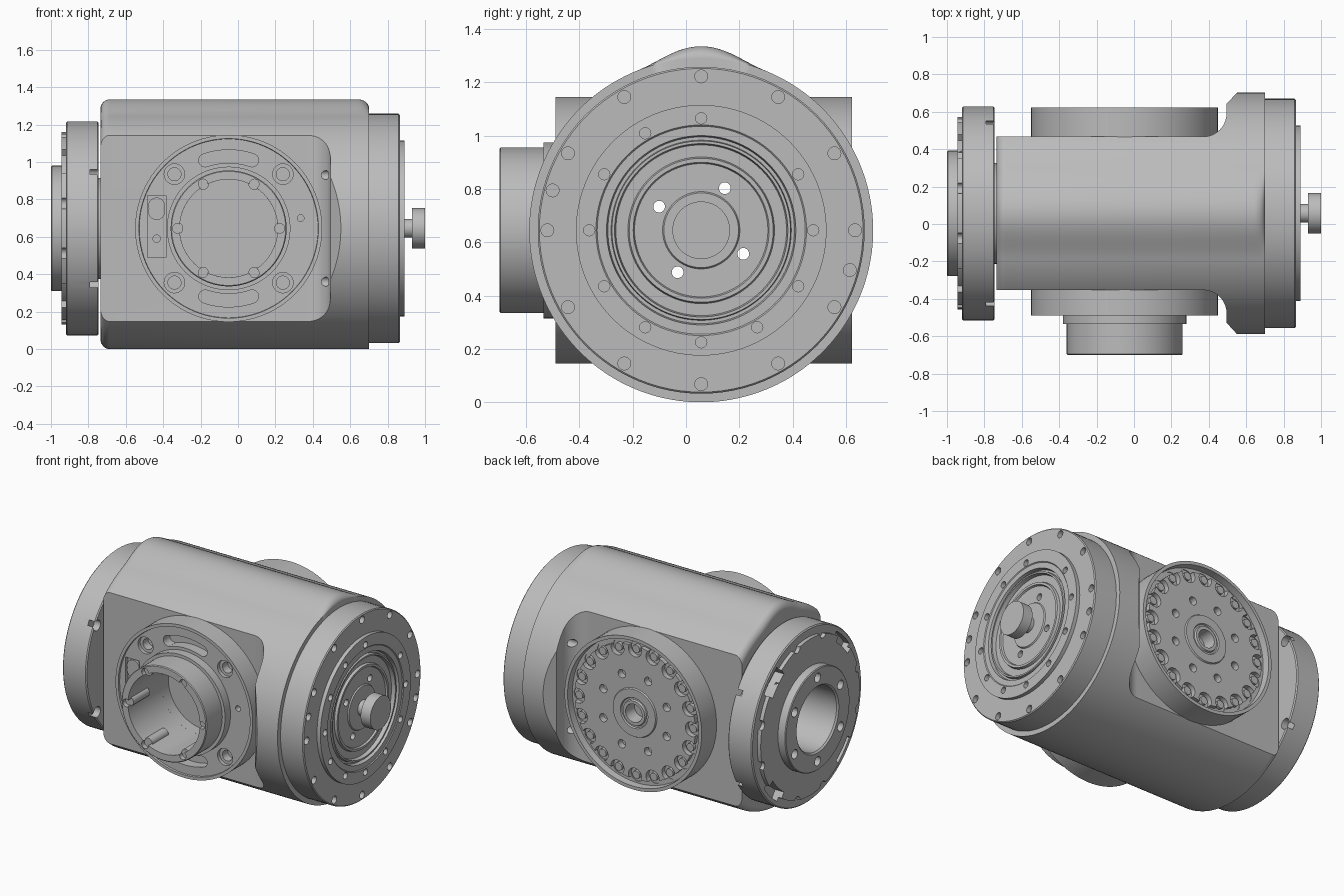
import bpy, bmesh
from math import sin, cos, pi, radians, atan2, hypot, sqrt

default = bpy.data.objects.get("Cube")
if default:
    bpy.data.objects.remove(default, do_unlink=True)

GREY = (0.5, 0.5, 0.5, 1)
metal = bpy.data.materials.new("machined_grey")
metal.diffuse_color = GREY
metal.use_nodes = True
metal.node_tree.nodes["Principled BSDF"].inputs["Base Color"].default_value = GREY

AXIS_Y, MID_Z, PORT_X = 0.057, 0.645, -0.05
MAIN = ("x", AXIS_Y, MID_Z)      # long axis of the housing
PORT = ("y", PORT_X, MID_Z)      # cross axis of the two side ports
parts = []


def turn(bm, profile, frame, seg=96, start=0, sweep=360):
    """Revolve a closed (radius, distance) profile around an axis."""
    axis, a, z = frame
    full = sweep == 360
    rings = []
    for i in range(seg if full else seg + 1):
        t = radians(start + sweep * i / seg)
        ring = []
        for r, d in profile:
            u, w = a + r * cos(t), z + r * sin(t)
            ring.append(bm.verts.new((d, u, w) if axis == "x" else (u, d, w)))
        rings.append(ring)
    n = len(profile)
    for i in range(seg):
        p, q = rings[i], rings[(i + 1) % len(rings)]
        for j in range(n):
            k = (j + 1) % n
            if profile[j][0] or profile[k][0]:
                bm.faces.new((p[j], p[k], q[k], q[j]))
    if not full:
        bm.faces.new(rings[0])
        bm.faces.new(rings[-1])


def rod(bm, frame, r, d0, d1, seg=24):
    turn(bm, [(0, d0), (r, d0), (r, d1), (0, d1)], frame, seg)


def around(frame, radius, angles):
    """Frames of a bolt circle."""
    return [(frame[0], frame[1] + radius * cos(radians(t)),
             frame[2] + radius * sin(radians(t))) for t in angles]


def every(count, offset=0):
    return [offset + 360 * i / count for i in range(count)]


def finish(bm, name):
    bmesh.ops.remove_doubles(bm, verts=bm.verts, dist=1e-5)
    bmesh.ops.recalc_face_normals(bm, faces=bm.faces)
    mesh = bpy.data.meshes.new(name)
    bm.to_mesh(mesh)
    bm.free()
    mesh.materials.append(metal)
    ob = bpy.data.objects.new(name, mesh)
    bpy.context.collection.objects.link(ob)
    return ob


def part(name, profile, frame=MAIN, seg=96):
    bm = bmesh.new()
    turn(bm, profile, frame, seg)
    ob = finish(bm, name)
    parts.append(ob)
    return ob


def cut(target, bm):
    tool = finish(bm, "tool")
    tool.hide_render = True
    mod = target.modifiers.new("cut", "BOOLEAN")
    mod.operation, mod.object, mod.solver = "DIFFERENCE", tool, "EXACT"
    bpy.context.view_layer.objects.active = target
    bpy.ops.object.modifier_apply(modifier=mod.name)
    bpy.data.objects.remove(tool, do_unlink=True)


def drill(target, frames, r, d0, d1, seg=24):
    bm = bmesh.new()
    for f in frames:
        rod(bm, f, r, d0, d1, seg)
    cut(target, bm)


def studs(name, frames, r, d0, d1):
    bm = bmesh.new()
    for f in frames:
        rod(bm, f, r, d0, d1)
    parts.append(finish(bm, name))


# Housing: round barrel, rounded at the left end
R = 0.645
quarter = [pi / 2 * i / 8 for i in range(9)]
housing = part("housing", [(0, -0.735)]
               + [(R - 0.05 + 0.05 * sin(t), -0.685 - 0.05 * cos(t)) for t in quarter]
               + [(R, 0.64 + 0.06 * sin(t)) for t in quarter] + [(0, 0.7)], seg=192)

# Swell the top of the barrel into a blended ridge with a rounded right end
for v in housing.data.vertices:
    y, z = v.co.y - AXIS_Y, v.co.z - MID_Z
    r, tilt = hypot(y, z), abs(atan2(y, z)) / radians(22)
    if r > R - 0.06 and tilt < 1:
        fade = sqrt(max(0, 1 - max(0, (v.co.x - 0.64) / 0.06) ** 2))
        grow = 1 + 0.045 * fade * cos(tilt * pi / 2) ** 2 / r
        v.co.y, v.co.z = AXIS_Y + y * grow, MID_Z + z * grow

# Flats on both sides, filleted up into the end flange
arc = [radians(-90 + 9 * i) for i in range(11)]
flat = ([(-1, 0.41)] + [(0.37 + 0.125 * cos(t), 0.535 + 0.125 * sin(t)) for t in arc]
        + [(0.495, 0.585), (0.55, 0.645), (0.56, 0.9), (-1, 0.9)])
for side in (-1, 1):
    bm = bmesh.new()
    lo, hi = [[bm.verts.new((x, AXIS_Y + side * d, z)) for x, d in flat] for z in (-0.2, 1.5)]
    bm.faces.new(lo)
    bm.faces.new(hi)
    for i in range(len(flat)):
        k = (i + 1) % len(flat)
        bm.faces.new((lo[i], lo[k], hi[k], hi[i]))
    cut(housing, bm)

# Hollow core, front port pocket and screw holes in the flange wall
drill(housing, [MAIN], 0.21, -0.9, 0.9, 64)
drill(housing, [PORT], 0.262, -0.6, -0.28, 64)
wall_holes = [("x", AXIS_Y + sy * 0.46, MID_Z + sz * 0.285) for sy in (-1, 1) for sz in (-1, 1)]
drill(housing, wall_holes, 0.025, 0.3, 0.53)

# Right end cap with stepped seal rings
cap = part("end_cap", [
    (0, 0.69), (0.613, 0.69), (0.613, 0.859), (0.607, 0.865), (0.47, 0.865), (0.47, 0.89),
    (0.395, 0.89), (0.39, 0.885), (0.355, 0.885), (0.35, 0.86), (0.338, 0.86), (0.335, 0.88),
    (0.325, 0.88), (0.32, 0.855), (0.275, 0.855), (0.27, 0.872), (0.255, 0.872),
    (0.25, 0.86), (0.145, 0.86), (0.14, 0.868), (0, 0.868)])
drill(cap, around(MAIN, 0.577, every(12) + [165, 345]), 0.024, 0.835, 0.95)
drill(cap, around(MAIN, 0.42, every(12)), 0.021, 0.86, 0.95)
drill(cap, around(MAIN, 0.181, every(4, 60.7)), 0.022, 0.6, 0.95)
part("end_shaft_knob", [(0, 0.85), (0.05, 0.85), (0.05, 0.93), (0.108, 0.93),
                        (0.108, 1.0), (0, 1.0)])

# Left output flange
flange = part("output_flange", [
    (0.21, -0.92), (0.21, -0.745), (0.565, -0.745), (0.572, -0.752),
    (0.572, -0.913), (0.565, -0.92)])
drill(flange, wall_holes, 0.035, -0.79, -0.7)
part("flange_neck", [(0.21, -0.75), (0.27, -0.75), (0.27, -0.73), (0.21, -0.73)])
plate = part("flange_plate", [(0.21, -0.945), (0.21, -0.915), (0.515, -0.915), (0.515, -0.945)])
drill(plate, around(MAIN, 0.52, every(12, 15)), 0.03, -1, -0.92)
for start in every(4, 35):
    for target, outer, depth in ((plate, 0.55, -0.9), (flange, 0.54, -0.88)):
        bm = bmesh.new()
        turn(bm, [(0.475, -1), (outer, -1), (outer, depth), (0.475, depth)],
             MAIN, 10, start, 20)
        cut(target, bm)
hub = part("output_hub", [(0.21, -0.99), (0.21, -0.93), (0.335, -0.93),
                          (0.335, -0.995), (0.33, -1.0), (0.22, -1.0)])
drill(hub, around(MAIN, 0.275, every(6, 30)), 0.03, -1.1, -0.96)

# Front port: mounting disc
disc = part("front_disc", [
    (0.262, -0.34), (0.5, -0.34), (0.5, -0.49), (0.48, -0.49),
    (0.478, -0.478), (0.262, -0.478)], frame=PORT)
bolts = around(PORT, 0.41, every(4, 45))
drill(disc, bolts, 0.055, -0.6, -0.455)
drill(disc, bolts, 0.035, -0.6, -0.40)
drill(disc, [("y", 0.335, 0.70)], 0.018, -0.6, -0.44)
for start in (71, 251):
    bm = bmesh.new()
    turn(bm, [(0.35, -0.6), (0.42, -0.6), (0.42, -0.41), (0.35, -0.41)], PORT, 16, start, 38)
    cut(disc, bm)
drill(disc, around(PORT, 0.385, (71, 109, 251, 289)), 0.0349, -0.6, -0.41)
socket = bmesh.new()
bmesh.ops.create_cube(socket, size=1)
for v in socket.verts:
    v.co = (-0.435 + v.co.x * 0.1, -0.5 + v.co.y * 0.09, 0.655 + v.co.z * 0.33)
cut(disc, socket)
studs("socket_button", [("y", -0.435, z) for z in (0.735, 0.765)], 0.045, -0.45, -0.47)
studs("socket_pin", [("y", -0.435, 0.59)], 0.022, -0.45, -0.465)

# Front port: open tube with short inner screw lugs
tube = part("front_tube", [
    (0.262, -0.4), (0.33, -0.4), (0.33, -0.535), (0.31, -0.535), (0.31, -0.695),
    (0.305, -0.7), (0.262, -0.7)], frame=PORT)
lugs = around(PORT, 0.275, every(6))
drill(tube, lugs, 0.025, -0.8, -0.66)
studs("tube_screw_lugs", lugs, 0.032, -0.5, -0.67)

# Back port: dished disc with a scalloped bolt ring and centre boss
back = part("back_disc", [
    (0, 0.46), (0.5, 0.46), (0.5, 0.622), (0.478, 0.622), (0.475, 0.575), (0.44, 0.575),
    (0.44, 0.603), (0.16, 0.603), (0.155, 0.612), (0.1, 0.612), (0.095, 0.603),
    (0.085, 0.603), (0.08, 0.615), (0.06, 0.615), (0.055, 0.53), (0, 0.53)], frame=PORT)
scallops = around(PORT, 0.415, every(20))
drill(back, scallops, 0.048, 0.57, 0.7)
drill(back, around(PORT, 0.25, every(8, 22.5)), 0.027, 0.56, 0.7)
studs("back_bolts", scallops, 0.026, 0.56, 0.592)

# Smooth round walls, crisp machined edges
bpy.ops.object.select_all(action="DESELECT")
for ob in parts:
    ob.select_set(True)
bpy.context.view_layer.objects.active = housing
bpy.ops.object.shade_smooth_by_angle(angle=radians(30))
